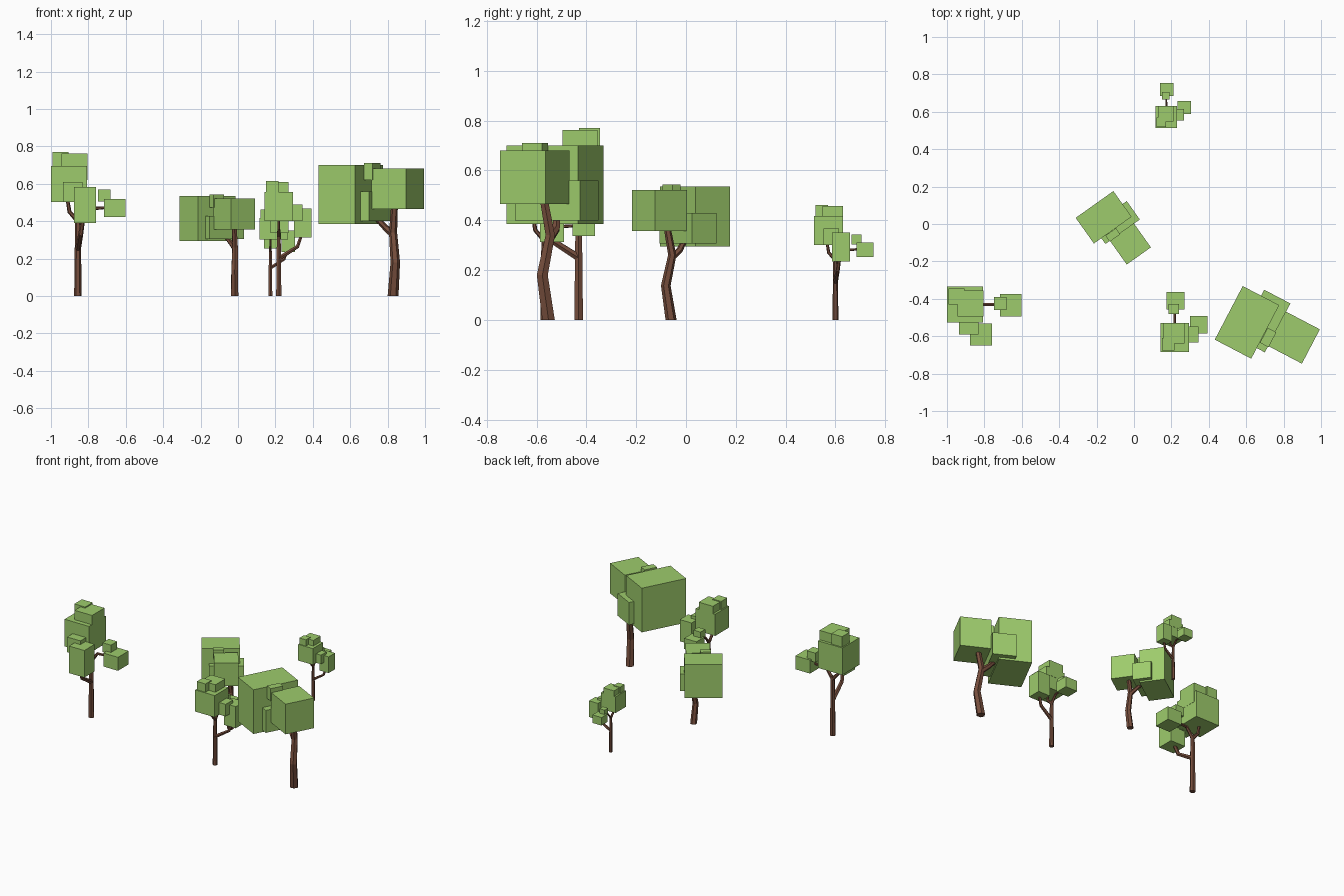
import bpy
import bmesh
from math import radians, cos, sin, tau
from mathutils import Matrix, Vector

if "Cube" in bpy.data.objects:
    bpy.data.objects.remove(bpy.data.objects["Cube"], do_unlink=True)


def material(name, colour):
    mat = bpy.data.materials.new(name)
    mat.use_nodes = True
    mat.diffuse_color = colour
    mat.node_tree.nodes["Principled BSDF"].inputs["Base Color"].default_value = colour
    return mat


LEAF = material("leaf_green", (0.34, 0.60, 0.15, 1))
BARK = material("bark_brown", (0.18, 0.075, 0.045, 1))


def add_object(name, bm, mat, place):
    bmesh.ops.recalc_face_normals(bm, faces=bm.faces)
    mesh = bpy.data.meshes.new(name)
    bm.to_mesh(mesh)
    bm.free()
    mesh.materials.append(mat)
    obj = bpy.data.objects.new(name, mesh)
    obj.matrix_world = place
    bpy.context.collection.objects.link(obj)


def leaf_block(name, centre, size, yaw, place):
    bm = bmesh.new()
    shape = Matrix.LocRotScale(Vector(centre), Matrix.Rotation(yaw, 3, 'Z'), Vector(size))
    bmesh.ops.create_cube(bm, size=1, matrix=shape)
    add_object(name, bm, LEAF, place)


def limb(name, points, r_start, r_end, place, sides=6):
    """Tapered faceted tube along a path."""
    bm = bmesh.new()
    pts = [Vector(p) for p in points]
    rings = []
    for i, p in enumerate(pts):
        along = pts[min(i + 1, len(pts) - 1)] - pts[max(i - 1, 0)]
        if p.z == 0:
            along = Vector((0, 0, 1))
        turn = Vector((0, 0, 1)).rotation_difference(along)
        r = r_start + (r_end - r_start) * i / (len(pts) - 1)
        rings.append([bm.verts.new(p + turn @ Vector((r * cos(tau * k / sides), r * sin(tau * k / sides), 0)))
                      for k in range(sides)])
    for a, b in zip(rings, rings[1:]):
        for k in range(sides):
            n = (k + 1) % sides
            bm.faces.new((a[k], a[n], b[n], b[k]))
    bm.faces.new(rings[0])
    bm.faces.new(rings[-1])
    add_object(name, bm, BARK, place)


# Each kind of tree: block yaw, leaf blocks (centre, size), limbs (path, radii)
BRANCHY = dict(
    yaw=0,
    leaves={
        "main_leaves": ((-.047, 0, .599), (.193, .192, .193)),
        "crown_leaves": ((-.018, .006, .691), (.138, .14, .142)),
        "cap_leaves": ((-.092, .044, .73), (.085, .085, .08)),
        "low_leaves": ((.038, -.16, .487), (.12, .117, .193)),
        "low_side_leaves": ((-.027, -.124, .556), (.105, .07, .108)),
        "side_leaves": ((.198, -.004, .47), (.115, .12, .096)),
        "side_top_leaves": ((.142, .006, .537), (.067, .07, .066)),
    },
    limbs={
        "trunk": (((0, 0, 0), (0, 0, .25), (0, 0, .42)), .02, .014),
        "left_branch": (((0, 0, .40), (-.045, 0, .45), (-.06, 0, .54)), .013, .009),
        "right_branch": (((0, 0, .40), (.05, 0, .465), (.18, 0, .475)), .013, .007),
        "low_branch": (((0, 0, .25), (.015, -.125, .33), (.03, -.16, .43)), .016, .011),
    })

BLOCKY = dict(
    yaw=radians(-27.6),
    leaves={
        "big_leaves": ((-.225, .026, .543), (.22, .323, .315)),
        "front_leaves": ((.025, -.055, .573), (.207, .207, .215)),
        "low_leaves": ((-.131, .033, .48), (.158, .295, .16)),
        "cap_leaves": ((-.112, -.055, .665), (.052, .09, .09)),
    },
    limbs={
        "trunk": (((0, 0, 0), (.012, -.025, .18), (0, .007, .34), (.008, -.02, .49)), .029, .018),
        "branch": (((0, .005, .33), (-.04, .03, .365), (-.10, .035, .43)), .02, .014),
    })


def tree(name, kind, x, y, turn, scale):
    place = Matrix.LocRotScale(Vector((x, y, 0)), Matrix.Rotation(radians(turn), 3, 'Z'), Vector((scale,) * 3))
    for part, (centre, size) in kind["leaves"].items():
        leaf_block(f"{name}_{part}", centre, size, kind["yaw"], place)
    for part, (path, r0, r1) in kind["limbs"].items():
        limb(f"{name}_{part}", path, r0, r1, place)


# The grove
tree("large_branchy_tree", BRANCHY, -.856, -.431, 0, 1)
tree("medium_branchy_tree", BRANCHY, .218, -.569, 90, .8)
tree("small_branchy_tree", BRANCHY, .173, .60, 90, .6)
tree("large_blocky_tree", BLOCKY, .829, -.552, 0, 1)
tree("small_blocky_tree", BLOCKY, -.018, -.06, -27, .765)
